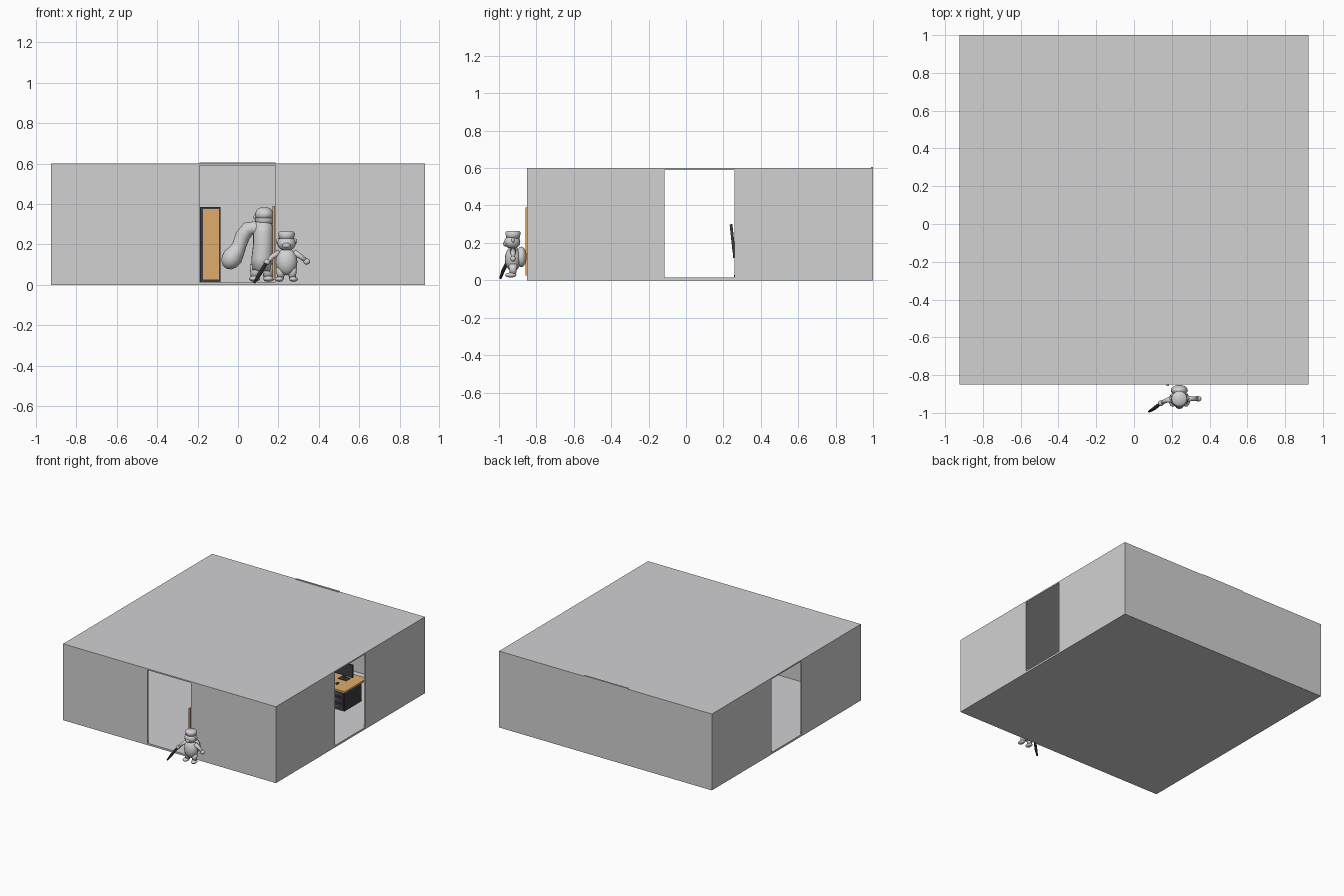
import bpy, bmesh, math
from mathutils import Vector, Matrix

if "Cube" in bpy.data.objects:
    bpy.data.objects.remove(bpy.data.objects["Cube"])


def material(name, r, g, b):
    m = bpy.data.materials.new(name)
    m.diffuse_color = (r, g, b, 1)
    m.use_nodes = True
    m.node_tree.nodes["Principled BSDF"].inputs["Base Color"].default_value = m.diffuse_color
    return m


GREY = material("plain grey", .64, .64, .65)
WOOD = material("warm wood", .74, .41, .15)
DARK = material("charcoal", .045, .047, .055)
STEEL = material("steel grey", .3, .3, .32)


def finish(name, bm, mat, smooth=False):
    bmesh.ops.recalc_face_normals(bm, faces=bm.faces)
    me = bpy.data.meshes.new(name)
    bm.to_mesh(me)
    bm.free()
    me.materials.append(mat)
    for p in me.polygons:
        p.use_smooth = smooth
    ob = bpy.data.objects.new(name, me)
    bpy.context.collection.objects.link(ob)
    return ob


def box(name, x0, x1, y0, y1, z0, z1, mat, tilt=0):
    bm = bmesh.new()
    bmesh.ops.create_cube(bm, size=1)
    bmesh.ops.scale(bm, vec=(x1 - x0, y1 - y0, z1 - z0), verts=bm.verts)
    bmesh.ops.rotate(bm, matrix=Matrix.Rotation(tilt, 3, 'X'), verts=bm.verts)
    bmesh.ops.translate(bm, vec=((x0 + x1) / 2, (y0 + y1) / 2, (z0 + z1) / 2), verts=bm.verts)
    return finish(name, bm, mat)


def ball(name, c, r, mat=GREY):
    bm = bmesh.new()
    bmesh.ops.create_uvsphere(bm, u_segments=20, v_segments=12, radius=1)
    bmesh.ops.scale(bm, vec=r, verts=bm.verts)
    bmesh.ops.translate(bm, vec=c, verts=bm.verts)
    return finish(name, bm, mat, True)


def tube(name, path, mat=GREY, sides=14, smooth=True):
    """Round tube through (x, y, z, radius) stations."""
    bm = bmesh.new()
    pts = [Vector(p[:3]) for p in path]
    rings = []
    for i, p in enumerate(pts):
        d = (pts[min(i + 1, len(pts) - 1)] - pts[max(i - 1, 0)]).normalized()
        u = d.cross(Vector((0, 1, 0) if abs(d.y) < .9 else (1, 0, 0))).normalized()
        v = d.cross(u)
        rings.append([bm.verts.new(p + path[i][3] * (u * math.cos(a) + v * math.sin(a)))
                      for a in (2 * math.pi * k / sides for k in range(sides))])
    for a, b in zip(rings, rings[1:]):
        for k in range(sides):
            bm.faces.new((a[k], a[(k + 1) % sides], b[(k + 1) % sides], b[k]))
    bm.faces.new(rings[0])
    bm.faces.new(rings[-1])
    return finish(name, bm, mat, smooth)


# Room shell: slabs, walls with three doorways, closed back panel
X, Y0, Y1, T = .925, -.85, 1.0, .012
LO, HI = .015, .59
box("floor_slab", -X, X, Y0, Y1, 0, LO, GREY)
box("roof_slab", -X, X, Y0, Y1, HI, .6, GREY)
box("front_wall_left", -X, -.19, Y0, Y0 + T, LO, HI, GREY)
box("front_wall_right", .185, X, Y0, Y0 + T, LO, HI, GREY)
box("back_wall_left", -X, -.19, Y1 - T, Y1, LO, HI, GREY)
box("back_wall_right", .185, X, Y1 - T, Y1, LO, HI, GREY)
box("back_wall_panel", -.19, .185, Y1 - T, Y1, LO, .605, GREY)
for side, s in (("left", -1), ("right", 1)):
    xa, xb = sorted((s * X, s * (X - T)))
    box(side + "_wall_front", xa, xb, Y0 + T, -.115, LO, HI, GREY)
    box(side + "_wall_back", xa, xb, .26, Y1 - T, LO, HI, GREY)

# Open entrance door, swung inwards
box("entrance_door", .172, .184, -.858, -.67, .025, .39, WOOD)

# Tall narrow cabinet with a wooden front
box("cabinet_body", -.187, -.087, .88, .985, LO, .385, DARK)
box("cabinet_front", -.174, -.094, .873, .88, .025, .375, WOOD)
box("cabinet_handle", -.184, -.178, .868, .88, .19, .215, STEEL)

# Desk with two drawer units
box("desk_top", .2, .69, .34, .62, .185, .2, WOOD)
for x in (.23, .54):
    box("drawer_unit", x, x + .115, .385, .6, .02, .185, DARK)
    for k in range(3):
        box("drawer_front", x + .008, x + .107, .379, .385, .03 + k * .05, .073 + k * .05, DARK)
        box("drawer_pull", x + .04, x + .075, .375, .379, .05 + k * .05, .055 + k * .05, STEEL)

# Monitors, keyboard and mouse
for x in (.36, .56):
    box("monitor_screen", x - .08, x + .08, .51, .52, .23, .33, DARK)
    box("monitor_neck", x - .01, x + .01, .52, .53, .2, .28, DARK)
    box("monitor_foot", x - .035, x + .035, .495, .545, .2, .205, DARK)
box("keyboard", .38, .52, .4, .44, .2, .207, DARK)
ball("mouse", (.57, .42, .205), (.01, .016, .007), DARK)

# Office chair
CX, CY = .44, .325
box("chair_seat", CX - .055, CX + .055, CY - .06, CY + .05, .115, .135, DARK)
box("chair_back", CX - .05, CX + .05, .241, .256, .15, .3, DARK, math.radians(6))
box("chair_spine", CX - .01, CX + .01, .252, .272, .12, .2, DARK)
tube("chair_post", [(CX, CY, .03, .009), (CX, CY, .118, .009)], DARK, 10)
for k in range(5):
    a = 2 * math.pi * k / 5 - math.pi / 2
    ex, ey = CX + .06 * math.cos(a), CY + .06 * math.sin(a)
    tube("chair_leg", [(CX, CY, .04, .007), (ex, ey, .03, .005)], DARK, 8)
    ball("chair_caster", (ex, ey, .024), (.009, .009, .009), DARK)

# Small figure outside the entrance
FX, FY = .24, -.925
ball("figure_body", (FX, FY, .115), (.054, .043, .068))
ball("figure_head", (FX, FY - .004, .205), (.046, .043, .037))
ball("figure_muzzle", (FX, FY - .04, .195), (.02, .014, .014))
tube("figure_cap", [(FX, FY, .222, .036), (FX, FY, .255, .042), (FX, FY, .263, .034)])
for s in (-1, 1):
    ball("figure_ear", (FX + s * .042, FY, .215), (.011, .009, .014))
    tube("figure_leg", [(FX + s * .027, FY, .085, .025), (FX + s * .03, FY, .03, .016)])
    ball("figure_foot", (FX + s * .035, FY - .012, .028), (.021, .03, .013))
tube("figure_arm_right", [(.275, FY, .16, .017), (.31, FY, .14, .012), (.335, FY, .12, .011)])
ball("figure_hand_right", (.34, FY, .115), (.017, .015, .015))
tube("figure_arm_left", [(.205, FY, .16, .017), (.17, FY - .01, .14, .012), (.148, FY - .02, .115, .011)])
ball("figure_hand_left", (.143, FY - .023, .112), (.016, .015, .015))
ball("figure_tail", (FX, -.88, .125), (.045, .028, .055))

# Dark staff held by the small figure
tube("staff", [(.155, -.938, .13, .006), (.14, -.95, .108, .009), (.105, -.978, .05, .01), (.08, -.993, .01, .006)],
     DARK, 8, False)

# Tall figure inside with a drooping bulbous tail
TX, TY = .125, .6
tube("tall_body", [(TX - .01, TY, .07, .05), (TX - .005, TY, .13, .053), (TX, TY, .2, .05),
                   (TX, TY, .26, .05), (TX + .003, TY, .31, .04)], sides=20)
ball("tall_head", (TX + .005, TY, .325), (.046, .045, .04))
tube("tall_cap", [(TX + .005, TY, .33, .046), (TX + .005, TY, .355, .045),
                  (TX + .005, TY, .373, .036), (TX + .005, TY, .382, .02)], sides=20)
for s in (-1, 1):
    tube("tall_leg", [(TX - .008 + s * .028, TY, .1, .03), (TX - .008 + s * .033, TY, .03, .022)])
    ball("tall_foot", (TX - .008 + s * .035, TY - .012, .03), (.027, .038, .015))
    ball("tall_ear", (TX + .005 + s * .043, TY, .335), (.01, .01, .014))
tube("tall_tail", [(.12, TY, .26, .04), (.085, TY + .01, .283, .034), (.05, TY + .02, .277, .036),
                   (.022, TY + .025, .24, .037), (.008, TY + .025, .2, .035), (-.005, TY + .025, .17, .04),
                   (-.025, TY + .025, .14, .05), (-.043, TY + .025, .115, .046),
                   (-.058, TY + .025, .098, .033), (-.067, TY + .025, .088, .012)], sides=18)
